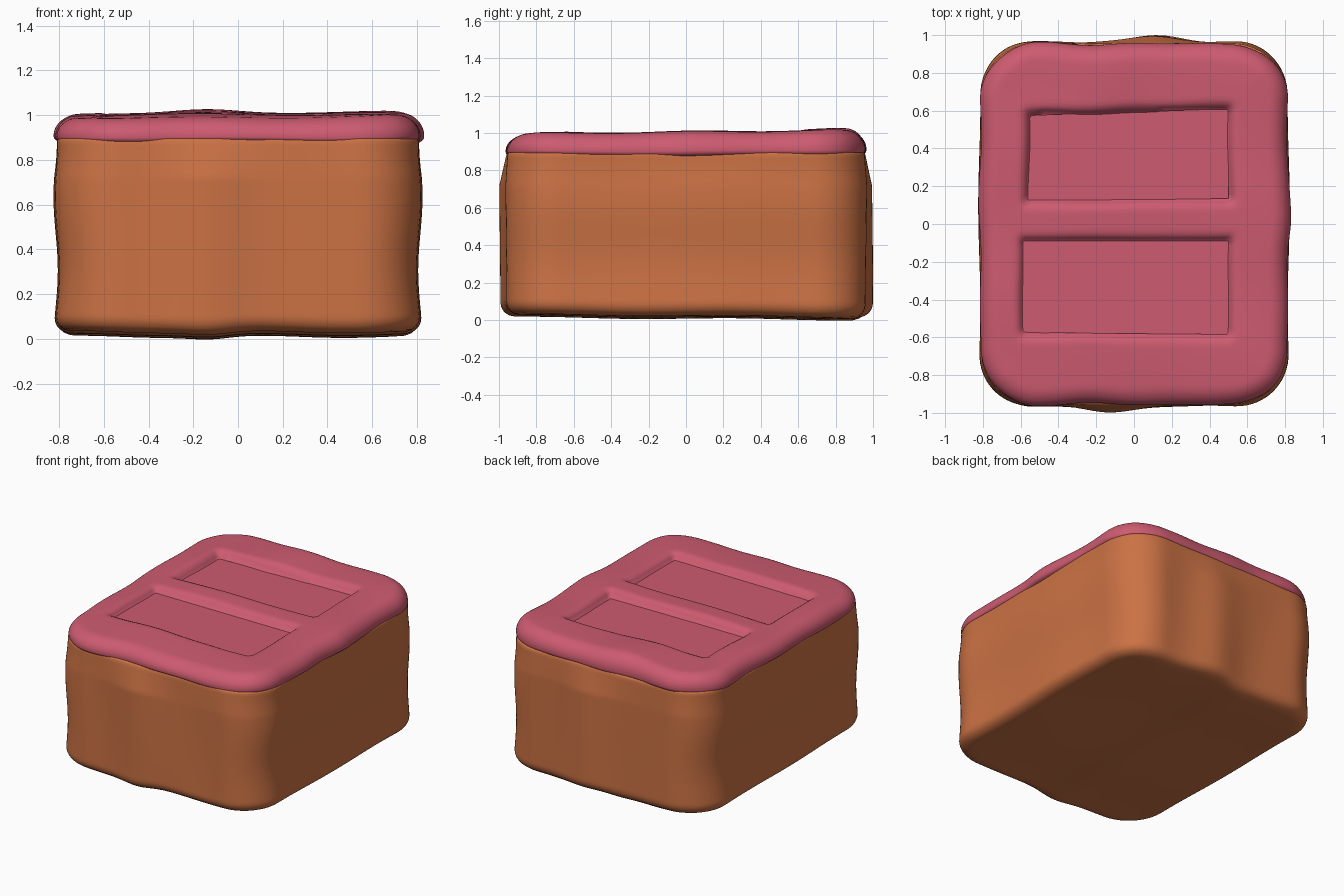
import bpy
import bmesh
from math import sin, exp, sqrt, hypot

cube = bpy.data.objects.get("Cube")
if cube:
    bpy.data.objects.remove(cube)


def make_material(name, rgb):
    mat = bpy.data.materials.new(name)
    mat.use_nodes = True
    mat.diffuse_color = (*rgb, 1)
    mat.node_tree.nodes["Principled BSDF"].inputs["Base Color"].default_value = (*rgb, 1)
    return mat


pink = make_material("pink icing", (0.61, 0.105, 0.163))
brown = make_material("baked sponge", (0.597, 0.168, 0.058))


def clamp(v, m):
    return max(-m, min(m, v))


def bump(v, centre, width):
    return exp(-((v - centre) / width) ** 2)


def to_disc(x, y):
    """Map a point of a square onto the disc inside it."""
    r = hypot(x, y)
    s = max(abs(x), abs(y)) / r if r > 1e-6 else 1
    return x * s, y * s


def finish(bm, name, mat):
    bmesh.ops.recalc_face_normals(bm, faces=bm.faces)
    for f in bm.faces:
        f.smooth = True
    mesh = bpy.data.meshes.new(name)
    bm.to_mesh(mesh)
    bm.free()
    mesh.materials.append(mat)
    obj = bpy.data.objects.new(name, mesh)
    bpy.context.collection.objects.link(obj)
    return obj


def rounded_block(a, b, height, top_rim, low_rim, corner, cuts):
    """Dense block from z = 0 to height, with rounded rims and upright corners."""
    bm = bmesh.new()
    bmesh.ops.create_cube(bm, size=2)
    bmesh.ops.subdivide_edges(bm, edges=bm.edges[:], cuts=cuts, use_grid_fill=True)
    for v in bm.verts:
        x, y, z = v.co.x * a, v.co.y * b, (v.co.z + 1) * height / 2
        # rims: move the point inward and along z on a quarter circle
        t = min(a - abs(x), b - abs(y))
        upper = height - z < top_rim
        rim = top_rim if upper else low_rim
        depth = height - z if upper else z
        if t < rim and depth < rim:
            dt, dz = to_disc(rim - t, rim - depth)
            x *= (a - rim + dt) / (a - t)
            y *= (b - rim + dt) / (b - t)
            z = height - rim + dz if upper else rim - dz
        # upright corners
        qx, qy = clamp(x, a - corner), clamp(y, b - corner)
        dx, dy = to_disc(x - qx, y - qy)
        v.co = qx + dx, qy + dy, z
    return bm


# Sponge body: rounded block with hand-moulded waviness, tucked into the icing
BODY_TOP = 0.90
bm = rounded_block(0.80, 0.952, BODY_TOP - 0.02, 0.015, 0.075, 0.28, 50)
for v in bm.verts:
    x, y, z = v.co
    fade = min(1, (BODY_TOP - z) / 0.2)
    side = 0.007 * sin(6 * y + 1) + 0.012 * sin(9.5 * z + 2)
    v.co.x += x * (0.012 + fade * side)
    if y < 0:
        v.co.y += y * fade * (0.012 + 0.033 * bump(x, -0.13, 0.17) + 0.004 * sin(9 * x + 3 * z))
    else:
        v.co.y += y * fade * (0.012 + 0.033 * bump(x, 0.12, 0.17) + 0.005 * sin(10 * x + 3 * z))
    wave = 0.005 * sin(8 * x + 1) + 0.004 * sin(6 * y) - 0.008 * y - 0.012 * bump(x, -0.12, 0.12)
    v.co.z = z + 0.02 + wave * max(0, 1 - z / 0.3)
finish(bm, "sponge_body", brown)


# Pockets in the icing, as corners going round counter-clockwise
pockets = {
    "front_pocket_floor": [(-0.59, -0.575), (0.5, -0.585), (0.5, -0.09), (-0.59, -0.09)],
    "back_pocket_floor": [(-0.56, 0.12), (0.5, 0.135), (0.5, 0.61), (-0.565, 0.575)],
}
FLOOR, RIM = 0.955, 0.06


def outside(x, y, corners):
    """Distance from the pocket outline, negative inside."""
    (x0, ya), (x1, yb), (_, yc), (_, yd) = corners
    t = (x - x0) / (x1 - x0)
    dx = max(x0 - x, x - x1)
    dy = max(ya + (yb - ya) * t - y, y - (yd + (yc - yd) * t))
    if dx > 0 and dy > 0:
        return hypot(dx, dy)
    return max(dx, dy)


# Icing slab: soft outer rim, pillowy rounding down into both pockets
THICK = 0.13
bm = rounded_block(0.815, 0.955, THICK, 0.095, 0.03, 0.30, 90)
for v in bm.verts:
    x, y, z = v.co
    up = z / THICK
    v.co.x += x * (0.005 * sin(6 * y + 1) + 0.006 * sin(11 * y) + 0.015 * bump(y, 0, 0.12) * (x > 0))
    v.co.y += y * (0.005 * sin(9 * x) + 0.005 * sin(14 * x + 2))
    top = 0.010 * y + 0.004 * sin(7 * x + 3) + 0.004 * sin(8 * y + 2 * x)
    top += 0.012 * bump(x, -0.13, 0.18) * bump(y, 0.8, 0.2)
    # gentle crown falling toward the outer edge
    top -= 0.012 * max(abs(x) / 0.8, abs(y) / 0.95) ** 6
    height = 0.878 + z + up * top + (1 - up) * 0.003 * sin(7 * x + 5 * y)
    if up > 0.5:
        near = min(outside(x, y, c) for c in pockets.values())
        if near <= 0:
            height = FLOOR - 0.02
        elif near < RIM:
            s = 1 - near / RIM
            height -= (height - FLOOR) * (1 - sqrt(1 - s * s))
    v.co.z = height
finish(bm, "icing", pink)

# Flat pocket floors
for name, corners in pockets.items():
    bm = bmesh.new()
    bm.faces.new([bm.verts.new((x, y, FLOOR)) for x, y in corners])
    finish(bm, name, pink)
